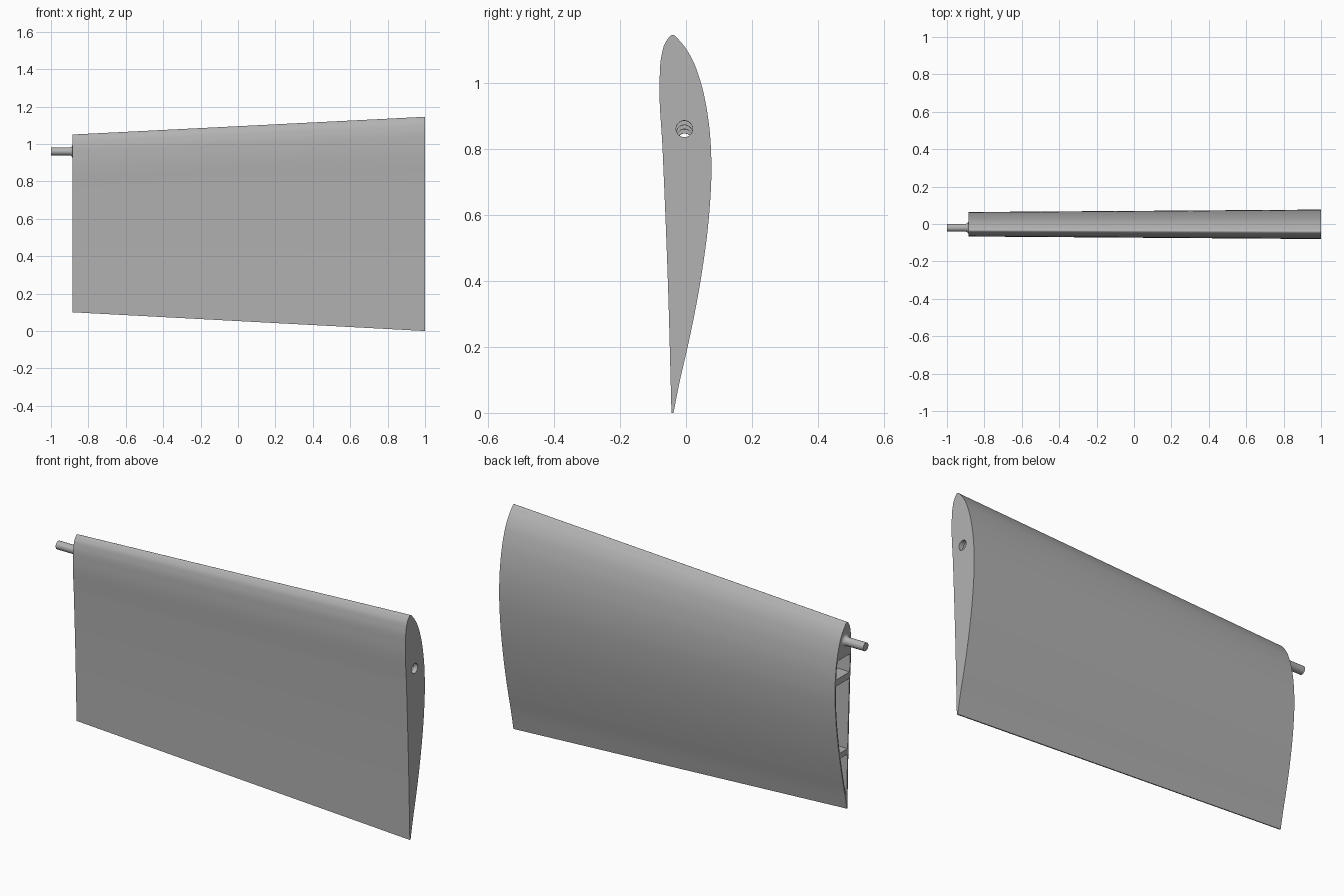
import bpy, bmesh, math
from mathutils import Vector

cube = bpy.data.objects.get("Cube")
if cube:
    bpy.data.objects.remove(cube)

ROOT, TIP, CHORD = -0.885, 1.0, 1.145
SKIN = 0.008

metal = bpy.data.materials.new("grey metal")
metal.use_nodes = True
metal.diffuse_color = (0.45, 0.45, 0.45, 1)
metal.node_tree.nodes["Principled BSDF"].inputs["Base Color"].default_value = (0.45, 0.45, 0.45, 1)

# Tip section as (y, z), trailing edge up the front, round the nose, down the back
FRONT = [(-.044, 0), (-.055, .4), (-.071, .8), (-.08, 1.0), (-.0745, 1.08), (-.062, 1.122)]
NOSE = [(-.041, CHORD)]
BACK = [(-.015, 1.122), (.014, 1.08), (.045, 1.0), (.066, .9), (.077, .75),
        (.070, .6), (.044, .4), (.005, .2), (-.018, .1), (-.038, 0)]


def smooth_curve(points, steps=8):
    """Catmull-Rom curve with chord-length spacing through the points."""
    p = [Vector(q) for q in points]
    p = [2 * p[0] - p[1]] + p + [2 * p[-1] - p[-2]]
    out = []
    for a, b, c, d in zip(p, p[1:], p[2:], p[3:]):
        la, lb, lc = (b - a).length, (c - b).length, (d - c).length
        m1 = lb * ((b - a) / la - (c - a) / (la + lb) + (c - b) / lb)
        m2 = lb * ((c - b) / lb - (d - b) / (lb + lc) + (d - c) / lc)
        for i in range(steps):
            t = i / steps
            out.append((2*t**3 - 3*t**2 + 1) * b + (t**3 - 2*t**2 + t) * m1
                       + (3*t**2 - 2*t**3) * c + (t**3 - t**2) * m2)
    return out + [p[-2]]


outline = smooth_curve(FRONT + NOSE + BACK)
split = max(range(len(outline)), key=lambda i: outline[i].y)
sides = outline[:split + 1], outline[split:][::-1]


def surface_y(side, z):
    """Section surface at height z on one side."""
    for a, b in zip(side, side[1:]):
        if a.y <= z <= b.y:
            return a.x + (b.x - a.x) * (z - a.y) / (b.y - a.y)
    return side[-1].x


def place(x, p):
    """Point of the tip section moved to station x, following the taper."""
    s = 1 - 0.17 * (TIP - x) / (TIP - ROOT)
    return Vector((x, p[0] * s, p[1] * s + 0.1 * (TIP - x) / (TIP - ROOT)))


def loft(bm, section, stations):
    rings = [[bm.verts.new(place(x, p)) for p in section] for x in stations]
    n = len(section)
    for r, q in zip(rings, rings[1:]):
        for i in range(n):
            j = (i + 1) % n
            bm.faces.new((r[i], r[j], q[j], q[i]))
    bm.faces.new(rings[0])
    bm.faces.new(rings[-1])


def finish(bm, name):
    bmesh.ops.recalc_face_normals(bm, faces=bm.faces)
    mesh = bpy.data.meshes.new(name)
    bm.to_mesh(mesh)
    bm.free()
    mesh.materials.append(metal)
    obj = bpy.data.objects.new(name, mesh)
    bpy.context.collection.objects.link(obj)
    return obj


def activate(obj):
    bpy.ops.object.select_all(action='DESELECT')
    obj.select_set(True)
    bpy.context.view_layer.objects.active = obj


def cut(target, cutter):
    mod = target.modifiers.new("cut", 'BOOLEAN')
    mod.operation, mod.solver, mod.object = 'DIFFERENCE', 'EXACT', cutter
    activate(target)
    bpy.ops.object.modifier_apply(modifier=mod.name)
    bpy.data.objects.remove(cutter)


# Blade body
bm = bmesh.new()
loft(bm, outline, [ROOT, TIP])
blade = finish(bm, "blade")

# Hollow bays, leaving the skin, two spars, the ribs and a solid nose
bm = bmesh.new()
bays = [(ROOT - .05, -.45), (-.43, .02), (.04, .49), (.51, .975)]
for low, high in ((.08, .29), (.32, .69), (.725, .82)):
    heights = [CHORD * (low + (high - low) * i / 10) for i in range(11)]
    front = [(surface_y(sides[0], z) + SKIN, z) for z in heights]
    back = [(surface_y(sides[1], z) - SKIN, z) for z in heights]
    for bay in bays:
        loft(bm, front + back[::-1], bay)
cut(blade, finish(bm, "bay_cutter"))

# Pivot hole through the tip and the ribs
bm = bmesh.new()
circle = [(-.005 + .025 * math.cos(a), .86 + .025 * math.sin(a))
          for a in (math.tau * i / 32 for i in range(32))]
loft(bm, circle, [-.6, TIP + .05])
cut(blade, finish(bm, "hole_cutter"))

# Root pivot pin with a flared base
bm = bmesh.new()
profile = [(-1.0, .021)]
for i in range(7):
    a = math.pi / 2 * i / 6
    profile.append((ROOT - .016 + .016 * math.sin(a), .037 - .016 * math.cos(a)))
profile.append((ROOT + .02, .037))
rings = []
for x, r in profile:
    rings.append([bm.verts.new((x, -.02 + r * math.cos(a), .96 + r * math.sin(a)))
                  for a in (math.tau * i / 32 for i in range(32))])
for r, q in zip(rings, rings[1:]):
    for i in range(32):
        j = (i + 1) % 32
        bm.faces.new((r[i], r[j], q[j], q[i]))
bm.faces.new(rings[0])
bm.faces.new(rings[-1])
pin = finish(bm, "pivot_pin")

for obj in (blade, pin):
    activate(obj)
    bpy.ops.object.shade_smooth_by_angle(angle=math.radians(30))
